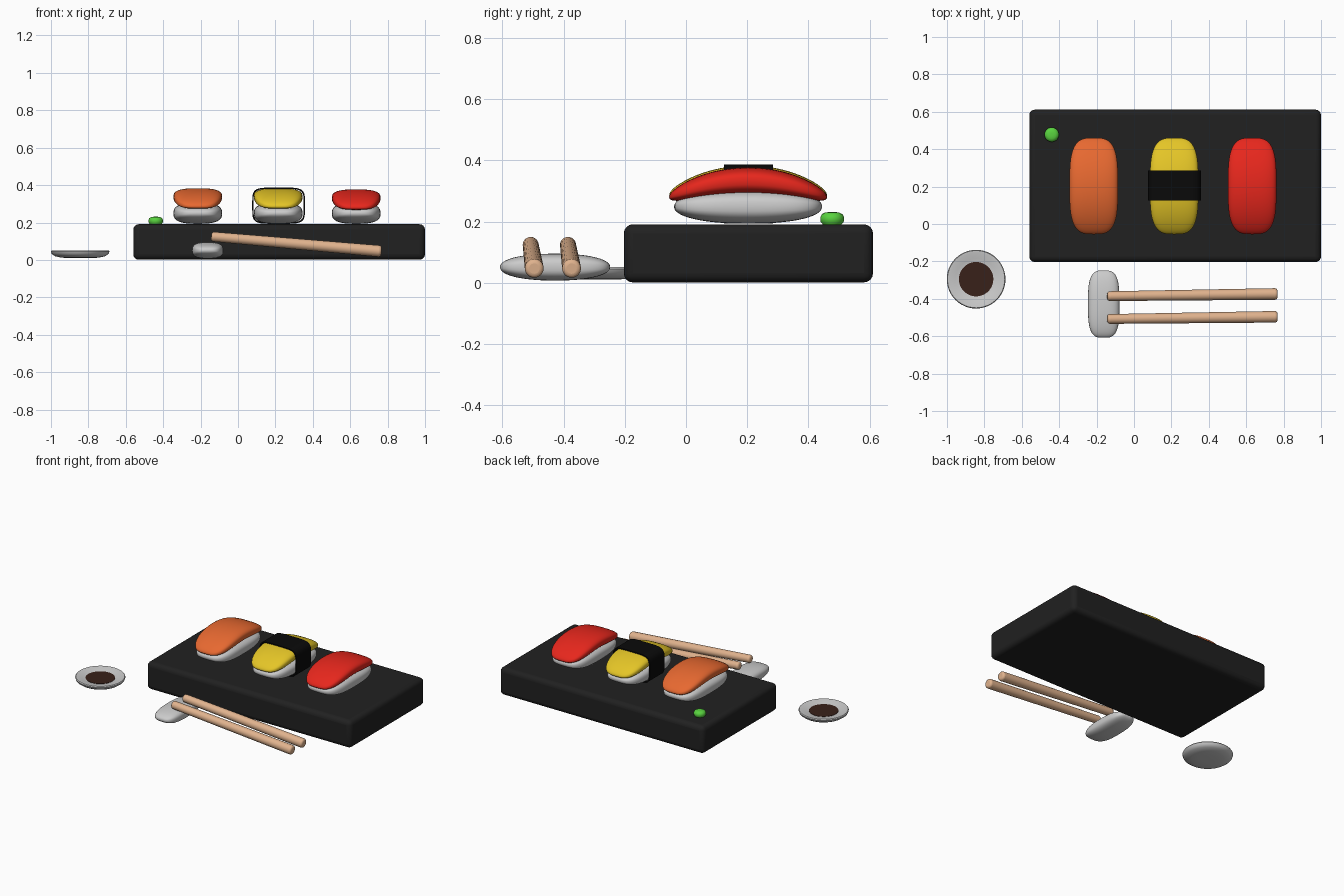
import bpy, bmesh, math
from mathutils import Vector

if "Cube" in bpy.data.objects:
    bpy.data.objects.remove(bpy.data.objects["Cube"])


def material(name, rgb):
    m = bpy.data.materials.new(name)
    m.diffuse_color = (*rgb, 1)
    m.use_nodes = True
    m.node_tree.nodes["Principled BSDF"].inputs["Base Color"].default_value = m.diffuse_color
    return m


def finish(name, bm, mat=None, smooth=40, bevel=0, segments=4):
    bmesh.ops.recalc_face_normals(bm, faces=bm.faces)
    me = bpy.data.meshes.new(name)
    bm.to_mesh(me)
    bm.free()
    ob = bpy.data.objects.new(name, me)
    bpy.context.collection.objects.link(ob)
    if mat:
        me.materials.append(mat)
    if bevel:
        b = ob.modifiers.new("Bevel", 'BEVEL')
        b.width, b.segments = bevel, segments
    bpy.ops.object.select_all(action='DESELECT')
    ob.select_set(True)
    bpy.context.view_layer.objects.active = ob
    bpy.ops.object.shade_smooth_by_angle(angle=math.radians(smooth))
    return ob


def superellipse(a, power):
    c, s = math.cos(a), math.sin(a)
    return (math.copysign(abs(c) ** (2 / power), c),
            math.copysign(abs(s) ** (2 / power), s))


def skin(bm, rings, closed=False):
    n = len(rings[0])
    pairs = list(zip(rings, rings[1:]))
    if closed:
        pairs.append((rings[-1], rings[0]))
    for r, q in pairs:
        for i in range(n):
            j = (i + 1) % n
            bm.faces.new((r[i], r[j], q[j], q[i]))


def pillow(name, center, half, mat=None, drop=0, plan=3.3, side=2.2, cross=2.8):
    """Soft rounded loaf along y; drop bends its ends downwards."""
    bm = bmesh.new()
    cx, cy, cz = center
    rings, steps, n = [], 36, 40
    for k in range(1, steps):
        t = math.sin((k / steps * 2 - 1) * math.pi / 2)
        w = half[0] * (1 - abs(t) ** plan) ** (1 / plan)
        h = half[2] * (1 - abs(t) ** side) ** (1 / side)
        ring = []
        for i in range(n):
            u, v = superellipse(2 * math.pi * i / n, cross)
            ring.append(bm.verts.new((cx + w * u, cy + half[1] * t,
                                      cz - drop * t * t + h * v)))
        rings.append(ring)
    skin(bm, rings)
    for ring, sgn in ((rings[0], -1), (rings[-1], 1)):
        tip = bm.verts.new((cx, cy + sgn * half[1], cz - drop))
        for i in range(n):
            bm.faces.new((ring[i], ring[(i + 1) % n], tip))
    return finish(name, bm, mat, 60)


def lathe(name, center, profile, mat=None, n=48):
    bm = bmesh.new()
    rings = []
    for r, z in profile:
        rings.append([bm.verts.new((center[0] + r * math.cos(2 * math.pi * i / n),
                                    center[1] + r * math.sin(2 * math.pi * i / n), z))
                      for i in range(n)])
    skin(bm, rings)
    bm.faces.new(rings[0])
    bm.faces.new(rings[-1])
    return finish(name, bm, mat)


def rod(name, start, end, r1, r2, mat):
    start, end = Vector(start), Vector(end)
    d = end - start
    bm = bmesh.new()
    bmesh.ops.create_cone(bm, cap_ends=True, segments=24, radius1=r1, radius2=r2,
                          depth=d.length)
    ob = finish(name, bm, mat)
    b = ob.modifiers.new("Bevel", 'BEVEL')
    b.width, b.segments, b.angle_limit = 0.014, 4, math.radians(40)
    ob.location = (start + end) / 2
    ob.rotation_euler = d.to_track_quat('Z', 'Y').to_euler()
    return ob


black = material("slate", (0.015, 0.015, 0.015))
nori = material("seaweed", (0.003, 0.003, 0.003))
orange = material("salmon", (0.8, 0.14, 0.03))
yellow = material("egg", (0.78, 0.56, 0.02))
red = material("tuna", (0.8, 0.02, 0.012))
green = material("wasabi", (0.1, 0.65, 0.05))
wood = material("wood", (0.75, 0.45, 0.27))
soy = material("soy", (0.04, 0.015, 0.01))

# Serving board
bm = bmesh.new()
bmesh.ops.create_cube(bm, size=1)
bmesh.ops.scale(bm, verts=bm.verts, vec=(1.56, 0.815, 0.19))
bmesh.ops.translate(bm, verts=bm.verts, vec=(0.22, 0.204, 0.096))
finish("serving_board", bm, black, bevel=0.03)

# Rice and toppings
for label, x, mat, lift in (("salmon", -0.215, orange, 0.006),
                            ("egg", 0.215, yellow, 0.006),
                            ("tuna", 0.632, red, 0)):
    pillow(label + "_rice", (x, 0.203, 0.249), (0.13, 0.242, 0.056))
    pillow(label + "_topping", (x, 0.203, 0.332 + lift), (0.13, 0.258, 0.045),
           mat, drop=0.052)

# Seaweed band around the egg piece
bm = bmesh.new()
rings = []
for grow, y in ((0, 0.125), (0, 0.285), (-0.007, 0.285), (-0.007, 0.125)):
    ring = []
    for i in range(64):
        u, v = superellipse(2 * math.pi * i / 64, 5)
        ring.append(bm.verts.new((0.217 + (0.141 + grow) * u, y,
                                  0.29 + (0.097 + grow) * v)))
    rings.append(ring)
skin(bm, rings, closed=True)
finish("seaweed_band", bm, nori)

# Wasabi dab
lathe("wasabi", (-0.44, 0.478),
      [(0.03, 0.19), (0.038, 0.2), (0.039, 0.213), (0.034, 0.224),
       (0.022, 0.23), (0.008, 0.231)], green, 32)

# Sauce dish with sauce
dish = (-0.844, -0.295)
lathe("sauce_dish", dish,
      [(0.05, 0.01), (0.1, 0.012), (0.135, 0.02), (0.152, 0.032), (0.157, 0.045),
       (0.153, 0.051), (0.14, 0.05), (0.11, 0.042), (0.08, 0.037), (0.02, 0.036)])
lathe("sauce", dish, [(0.092, 0.036), (0.092, 0.041), (0.02, 0.041)], soy)

# Chopstick rest and chopsticks
pillow("chopstick_rest", (-0.162, -0.428, 0.051), (0.084, 0.18, 0.044))
for i, y in enumerate((-0.386, -0.508)):
    rod(f"chopstick_{i + 1}", (-0.143, y, 0.125), (0.767, y + 0.012, 0.046),
        0.026, 0.031, wood)
